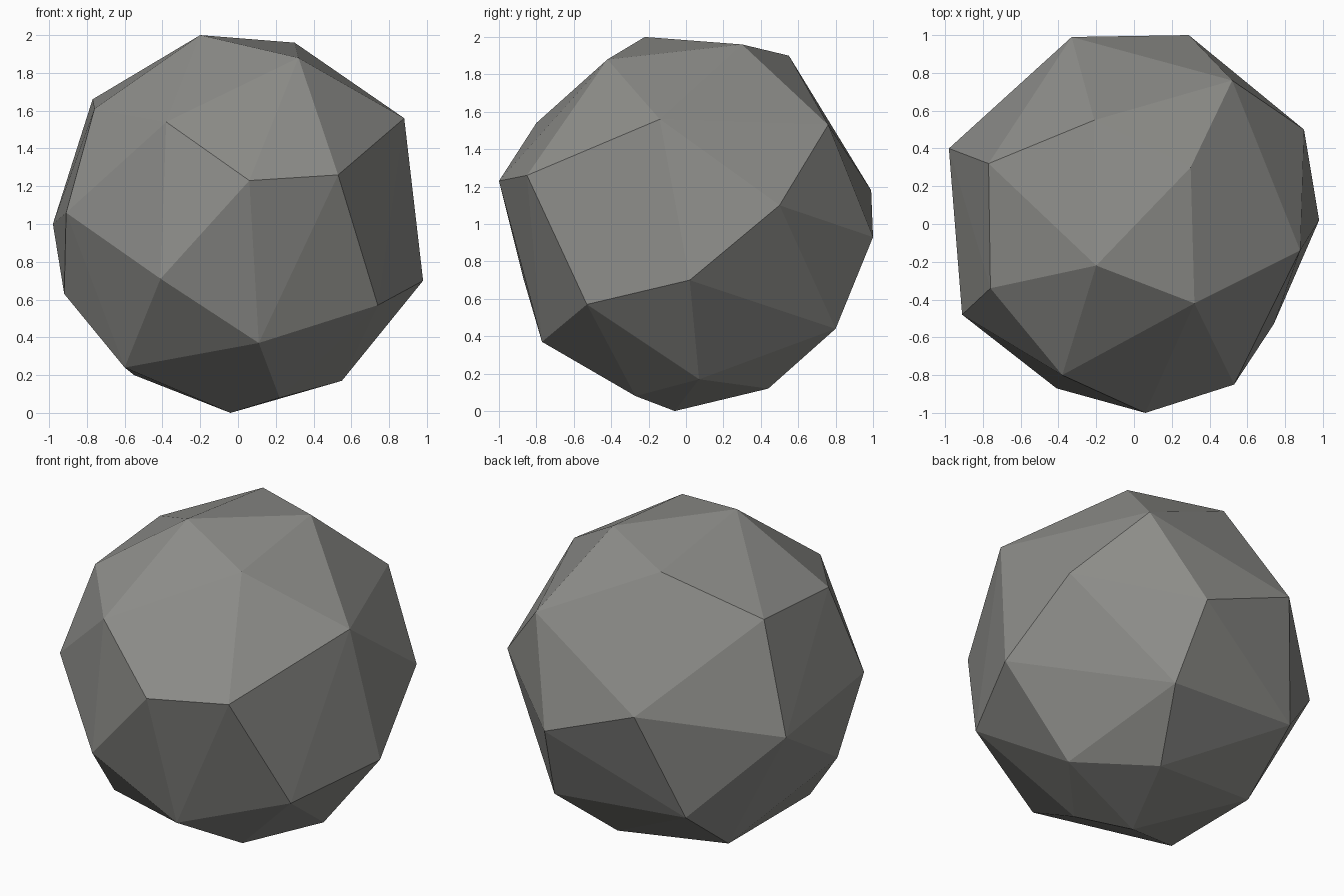
import bpy
import bmesh

# Remove only the default cube
default_cube = bpy.data.objects.get("Cube")
if default_cube is not None:
    bpy.data.objects.remove(default_cube, do_unlink=True)


def make_material(name, colour):
    """Create one flat, matte colour for the viewport and for renders."""
    material = bpy.data.materials.new(name)
    material.use_nodes = True
    material.diffuse_color = colour
    shader = next(node for node in material.node_tree.nodes
                  if node.type == "BSDF_PRINCIPLED")
    shader.inputs["Base Color"].default_value = colour
    shader.inputs["Roughness"].default_value = 0.9
    return material


def make_chiselled_stone(name, corner_groups, material):
    """Wrap a tight faceted skin around the corner points of a stone."""
    mesh = bpy.data.meshes.new(name)
    stone = bpy.data.objects.new(name, mesh)
    bpy.context.collection.objects.link(stone)

    shape = bmesh.new()
    for group in corner_groups:
        for corner in group:
            shape.verts.new(corner)
    bmesh.ops.convex_hull(shape, input=shape.verts[:], use_existing_faces=False)

    # Discard any point that ended up inside the skin, then tidy the facets
    inner_points = [vert for vert in shape.verts if not vert.link_faces]
    bmesh.ops.delete(shape, geom=inner_points, context="VERTS")
    bmesh.ops.recalc_face_normals(shape, faces=shape.faces[:])
    for face in shape.faces:
        face.smooth = False

    shape.to_mesh(mesh)
    shape.free()
    mesh.materials.append(material)
    return stone


# Corners of the stone, grouped in bands from the crown to the base
crown = [(-.2, -.22, 2), (.3, .3, 1.96), (.32, -.42, 1.88), (-.21, .55, 1.9)]
shoulder = [
    (-.77, .32, 1.66), (-.76, -.34, 1.61), (-.38, -.8, 1.54),
    (.88, -.14, 1.56), (.52, .76, 1.53),
]
upper_girdle = [
    (.53, -.85, 1.26), (.06, -1, 1.23), (-.91, -.48, 1.06),
    (-.98, .4, 1), (-.33, .99, 1.18), (.9, .5, 1.1),
]
lower_girdle = [
    (.29, 1, .93), (.98, .02, .7), (-.41, -.87, .71),
    (-.92, -.2, .63), (.74, -.53, .57), (-.53, .76, .51),
]
foot = [
    (.36, .8, .44), (.11, -.77, .37), (-.6, -.38, .24),
    (-.55, .36, .2), (.55, .07, .17), (.17, .44, .12),
]
base = [(.22, -.27, .08), (-.04, -.06, 0)]

# Faceted stone
stone_grey = make_material("stone grey", (.27, .27, .255, 1))
make_chiselled_stone(
    "faceted_stone",
    [crown, shoulder, upper_girdle, lower_girdle, foot, base],
    stone_grey,
)
